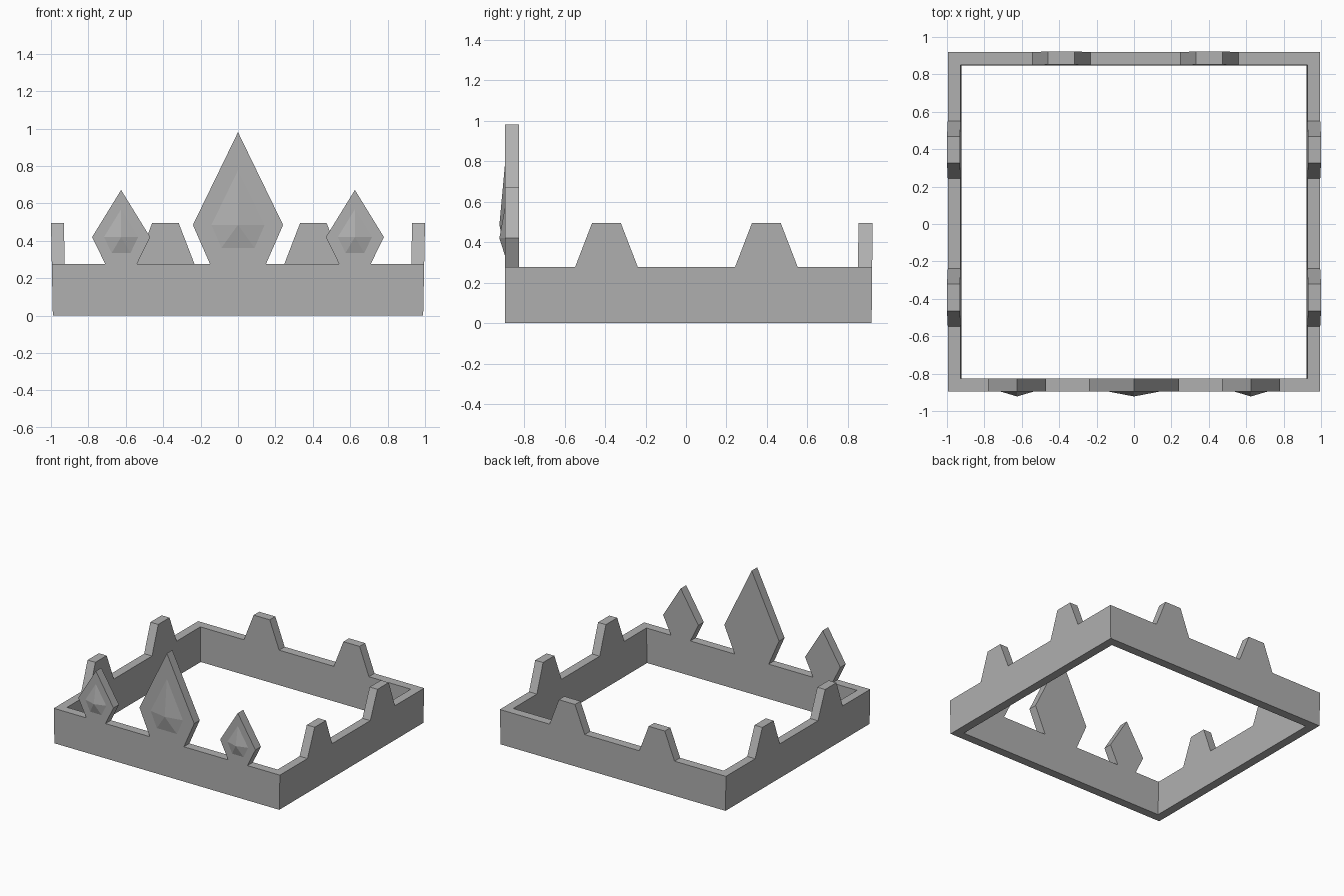
import bpy, bmesh

if "Cube" in bpy.data.objects:
    bpy.data.objects.remove(bpy.data.objects["Cube"])

BAND_Z, MERLON_Z = 0.277, 0.495
FAR = 2.0   # end points are clamped to the mitred corners

# Dark grey metal
metal = bpy.data.materials.new("dark_grey")
metal.diffuse_color = (0.434, 0.434, 0.434, 1)
metal.use_nodes = True
metal.node_tree.nodes["Principled BSDF"].inputs["Base Color"].default_value = metal.diffuse_color


def side_x(z, inner):      # side walls lean slightly outward
    return 0.99 + 0.02 * z - 0.069 * inner


def back_y(z, inner):      # back wall leans very slightly outward
    return 0.917 + 0.01 * z - 0.07 * inner


def front_y(z, inner):     # front wall is upright
    return -0.895 + 0.069 * inner


def clamp(v, lo, hi):
    return max(lo, min(hi, v))


def merlon(c):
    return [(c - 0.155, BAND_Z), (c - 0.071, MERLON_Z),
            (c + 0.071, MERLON_Z), (c + 0.155, BAND_Z)]


def gem(c, base, half, wide_z, tip_z):
    return [(c - base, BAND_Z), (c - half, wide_z), (c, tip_z),
            (c + half, wide_z), (c + base, BAND_Z)]


def finish(bm, name):
    bmesh.ops.remove_doubles(bm, verts=bm.verts, dist=1e-4)
    bmesh.ops.recalc_face_normals(bm, faces=bm.faces)
    mesh = bpy.data.meshes.new(name)
    bm.to_mesh(mesh)
    bm.free()
    mesh.materials.append(metal)
    obj = bpy.data.objects.new(name, mesh)
    bpy.context.collection.objects.link(obj)
    return obj


def add_wall(bm, top, place):
    """Extruded wall outline with open ends, so mitred corners weld together."""
    prof = [(-FAR, 0), (-FAR, BAND_Z)] + top + [(FAR, BAND_Z), (FAR, 0)]
    outer, inner = ([bm.verts.new(place(u, z, i)) for u, z in prof] for i in (0, 1))
    bm.faces.new(outer)
    bm.faces.new(inner)
    n = len(prof)
    for a in range(n):
        b = (a + 1) % n
        if a in (0, n - 2):      # the open ends
            continue
        bm.faces.new((outer[a], outer[b], inner[b], inner[a]))


def front_back(depth):
    return lambda u, z, i: (clamp(u, -side_x(z, i), side_x(z, i)), depth(z, i), z)


def left_right(s):
    return lambda u, z, i: (s * side_x(z, i), clamp(u, front_y(z, i), back_y(z, i)), z)


# Crown band: four walls with their raised points
gems = {"left": (-0.625, 0.085, 0.155, 0.42, 0.672),
        "centre": (0.0, 0.15, 0.241, 0.485, 0.981),
        "right": (0.625, 0.085, 0.155, 0.42, 0.672)}
bm = bmesh.new()
add_wall(bm, sum((gem(*g) for g in gems.values()), []), front_back(front_y))
add_wall(bm, merlon(-0.388) + merlon(0.403), front_back(back_y))
for s in (-1, 1):
    add_wall(bm, merlon(-0.393) + merlon(0.397), left_right(s))
finish(bm, "crown_band")

# Faceted jewels raised from the front plates
for side, g in gems.items():
    c, wide_z = g[0], g[3]
    bm = bmesh.new()
    k = 0.59
    ring = [bm.verts.new((c + (x - c) * k, front_y(0, 0), wide_z + (z - wide_z) * k))
            for x, z in gem(*g)]
    apex = bm.verts.new((c, -0.922, wide_z))
    bm.faces.new(ring)
    for a, v in enumerate(ring):
        bm.faces.new((v, ring[(a + 1) % 5], apex))
    finish(bm, side + "_jewel")
